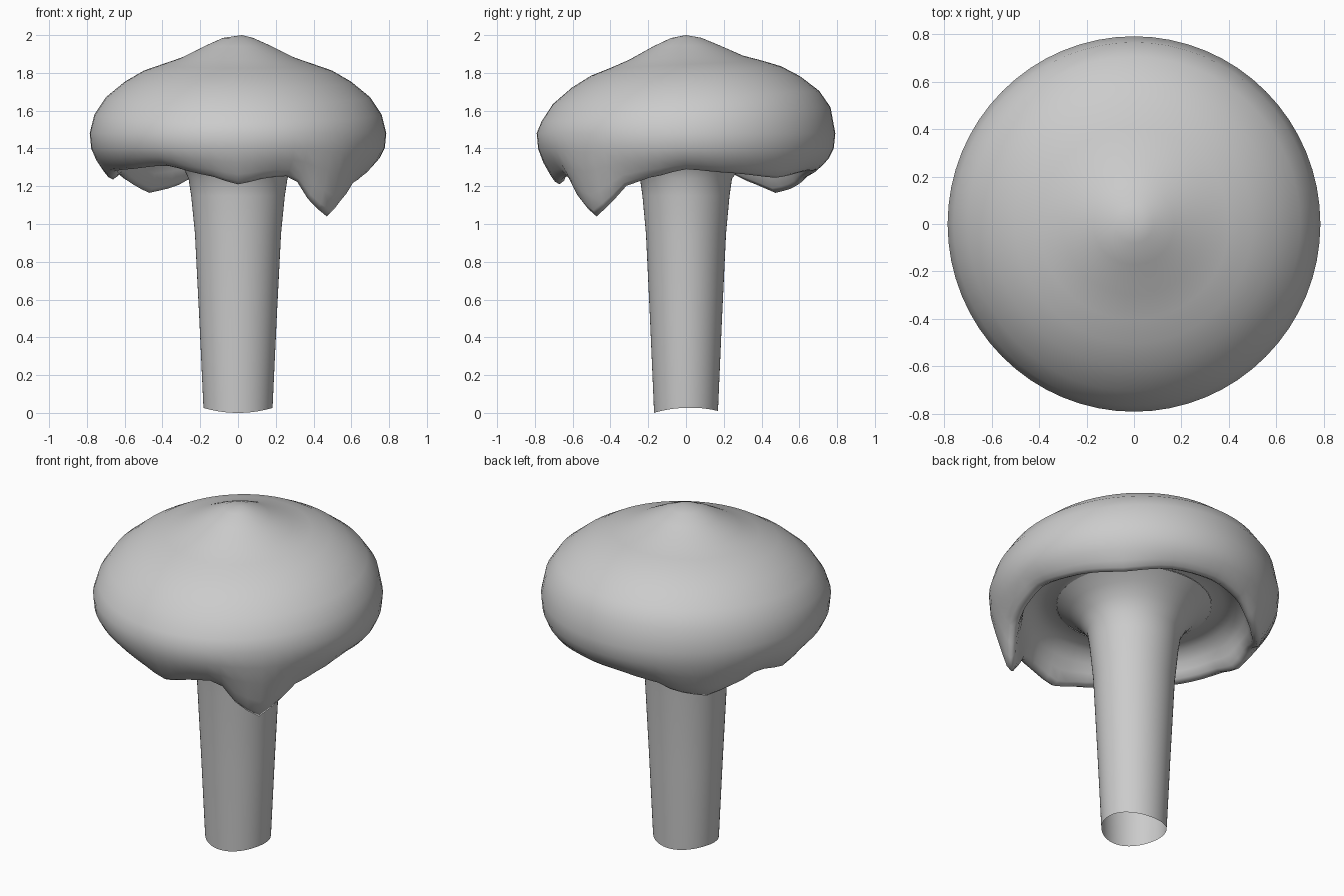
import bpy, bmesh, math

if "Cube" in bpy.data.objects:
    bpy.data.objects.remove(bpy.data.objects["Cube"])

SEGMENTS = 64

# Rim height around the cap: (angle in degrees, z), dips are the drips
RIM = [(0, 1.29), (20, 1.27), (45, 1.245), (70, 1.28), (92, 1.28), (110, 1.25),
       (122, 1.19), (135, 1.165), (147, 1.21), (160, 1.27), (175, 1.235), (188, 1.28),
       (210, 1.29), (235, 1.31), (255, 1.26), (270, 1.21), (284, 1.245), (292, 1.255),
       (299, 1.22), (306, 1.10), (315, 1.04), (323, 1.10), (331, 1.20), (345, 1.25), (360, 1.29)]


def rim_height(angle):
    deg = math.degrees(angle) % 360
    for (a0, z0), (a1, z1) in zip(RIM, RIM[1:]):
        if a0 <= deg <= a1:
            t = (deg - a0) / (a1 - a0)
            t = 0.5 * t + 0.5 * t * t * (3 - 2 * t)
            return z0 + (z1 - z0) * t


def lathe(name, rings, point, apex=None):
    """Skin rings of points; point(ring, angle) gives each position."""
    bm = bmesh.new()
    loops = [[bm.verts.new(point(r, 2 * math.pi * i / SEGMENTS)) for i in range(SEGMENTS)]
             for r in rings]
    for i in range(SEGMENTS):
        j = (i + 1) % SEGMENTS
        for a, b in zip(loops, loops[1:]):
            bm.faces.new((a[i], b[i], b[j], a[j]))
    if apex:
        tip = bm.verts.new(apex)
        for i in range(SEGMENTS):
            bm.faces.new((tip, loops[0][i], loops[0][(i + 1) % SEGMENTS]))
    mesh = bpy.data.meshes.new(name)
    bm.to_mesh(mesh)
    bm.free()
    mesh.shade_smooth()
    obj = bpy.data.objects.new(name, mesh)
    bpy.context.collection.objects.link(obj)
    return obj


# Cap: radius, height, and how far the ring follows the rim's drips
CAP = [(0.08, 1.985, 0), (0.17, 1.945, 0), (0.30, 1.88, 0), (0.40, 1.845, 0),
       (0.50, 1.81, 0), (0.60, 1.752, 0), (0.70, 1.67, 0), (0.76, 1.58, 0),
       (0.785, 1.48, 0), (0.777, 1.40, 0.08), (0.75, 1.34, 0.3), (0.715, 1.295, 0.65),
       (0.69, 1.27, 0.9), (0.665, 1.26, 1), (0.64, 1.275, 0.9), (0.62, 1.32, 0.55),
       (0.60, 1.37, 0.2), (0.55, 1.42, 0), (0.48, 1.435, 0), (0.42, 1.42, 0)]


def cap_point(ring, angle):
    r, z, follow = ring
    x, y = r * math.cos(angle), r * math.sin(angle)
    z += follow * (rim_height(angle) - 1.26)
    if follow == 0 and z > 1.5:
        z += 0.05 * y * min(1, r / 0.4)
    return (x, y * 1.007, z)


lathe("mushroom_cap", CAP, cap_point, apex=(0.02, 0, 2.0))

# Stem: open tube flaring into the underside of the cap
STEM = [(0.42, 1.42, 0), (0.35, 1.37, 0), (0.295, 1.31, 0), (0.262, 1.24, 0),
        (0.248, 1.15, 0), (0.228, 0.95, 0), (0.205, 0.5, 0), (0.184, 0.05, 0),
        (0.182, 0.0, 1)]


def stem_point(ring, angle):
    r, z, end = ring
    c, s = math.cos(angle), math.sin(angle)
    squash = 0.93 if z < 1.3 else 1.0
    return (r * c, r * s * squash, z + end * (0.026 * c * c + 0.01 * max(0, s)))


lathe("mushroom_stem", STEM, stem_point)
